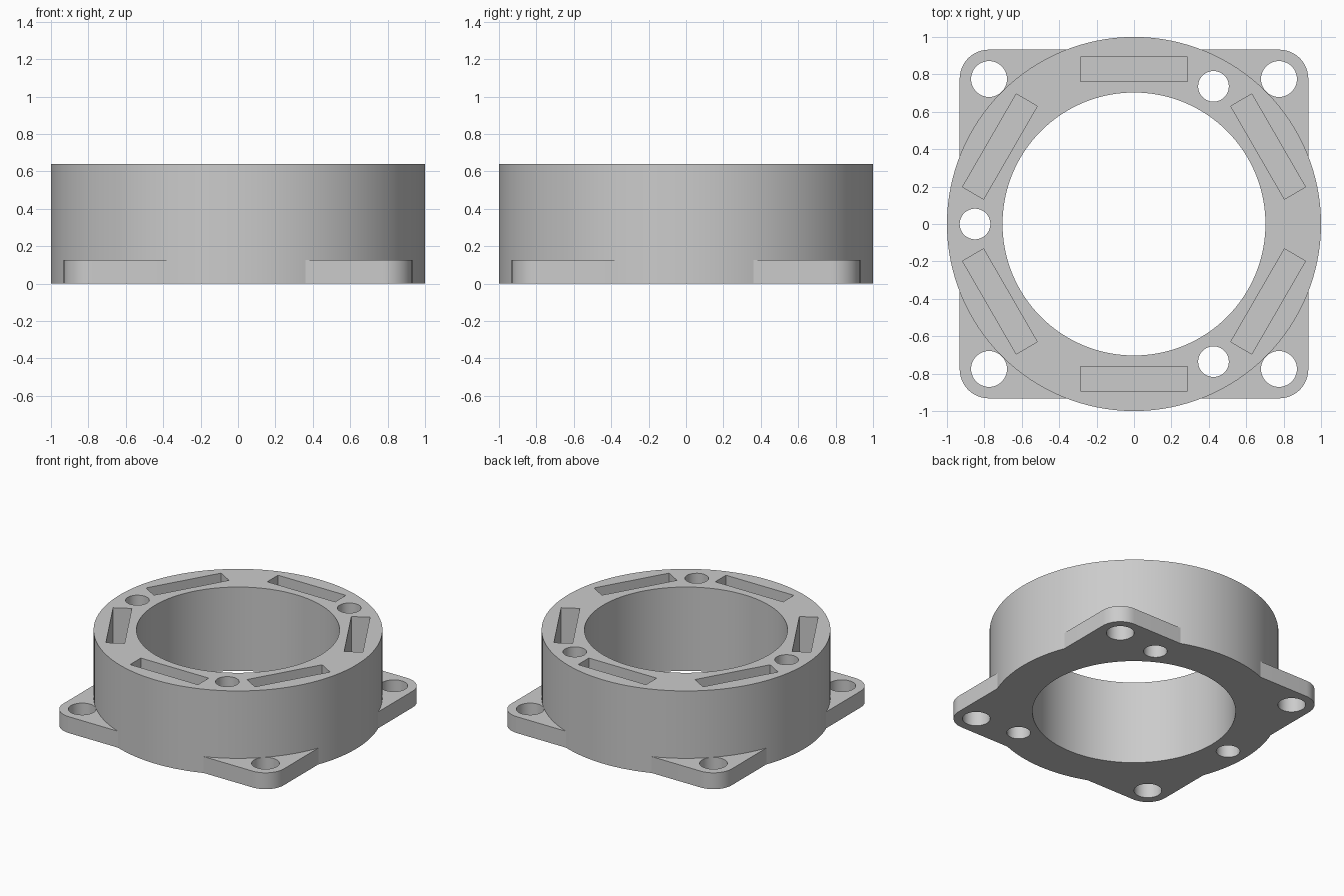
import bpy
from math import cos, sin, pi, radians
from mathutils import Matrix

cube = bpy.data.objects.get("Cube")
if cube:
    bpy.data.objects.remove(cube)

HEIGHT, PLATE = 0.64, 0.125
OUTER, BORE = 1.0, 0.703

grey = bpy.data.materials.new("plain grey")
grey.use_nodes = True
colour = (0.6, 0.6, 0.6, 1)
grey.diffuse_color = colour
grey.node_tree.nodes["Principled BSDF"].inputs["Base Color"].default_value = colour


def prism(name, outline, bottom, top):
    """Extrude a counter-clockwise outline between two heights."""
    n = len(outline)
    verts = [(x, y, z) for z in (bottom, top) for x, y in outline]
    faces = [list(range(n))[::-1], list(range(n, n * 2))]
    faces += [[i, (i + 1) % n, (i + 1) % n + n, i + n] for i in range(n)]
    mesh = bpy.data.meshes.new(name)
    mesh.from_pydata(verts, [], faces)
    mesh.materials.append(grey)
    obj = bpy.data.objects.new(name, mesh)
    bpy.context.collection.objects.link(obj)
    return obj


def circle(radius, sides, x=0, y=0):
    return [(x + radius * cos(2 * pi * i / sides), y + radius * sin(2 * pi * i / sides))
            for i in range(sides)]


def rounded_square(half, radius, steps=12):
    c = half - radius
    points = []
    for corner, (sx, sy) in enumerate([(1, 1), (-1, 1), (-1, -1), (1, -1)]):
        for i in range(steps + 1):
            a = pi / 2 * (corner + i / steps)
            points.append((sx * c + radius * cos(a), sy * c + radius * sin(a)))
    return points


def combine(body, tool, operation):
    """Apply a boolean and discard the tool."""
    mod = body.modifiers.new(operation.title(), 'BOOLEAN')
    mod.object, mod.operation, mod.solver = tool, operation, 'EXACT'
    bpy.context.view_layer.objects.active = body
    bpy.ops.object.modifier_apply(modifier=mod.name)
    bpy.data.objects.remove(tool)


# Round housing joined to the square mounting plate
body = prism("flanged_ring_housing", circle(OUTER, 128), 0, HEIGHT)
combine(body, prism("mounting_plate", rounded_square(0.932, 0.155), 0, PLATE), 'UNION')

# Central bore
combine(body, prism("bore_cutter", circle(BORE, 128), -0.1, HEIGHT + 0.1), 'DIFFERENCE')

# Corner holes through the plate
for x in (-0.775, 0.775):
    for y in (-0.775, 0.775):
        combine(body, prism("corner_hole_cutter", circle(0.096, 48, x, y), -0.1, 0.3),
                'DIFFERENCE')

# Three holes through the full height of the ring
for angle in (60, 180, 300):
    a = radians(angle)
    tool = prism("ring_hole_cutter", circle(0.082, 48, 0.85 * cos(a), 0.85 * sin(a)),
                 -0.1, HEIGHT + 0.1)
    combine(body, tool, 'DIFFERENCE')

# Six rectangular pockets in the top face
for k in range(6):
    tool = prism("pocket_cutter", [(0.763, -0.287), (0.893, -0.287), (0.893, 0.287), (0.763, 0.287)],
                 0.14, HEIGHT + 0.1)
    tool.data.transform(Matrix.Rotation(radians(30 + 60 * k), 4, 'Z'))
    combine(body, tool, 'DIFFERENCE')

# Smooth round walls, crisp edges
bpy.ops.object.select_all(action='DESELECT')
body.select_set(True)
bpy.context.view_layer.objects.active = body
bpy.ops.object.shade_smooth_by_angle(angle=radians(15))
